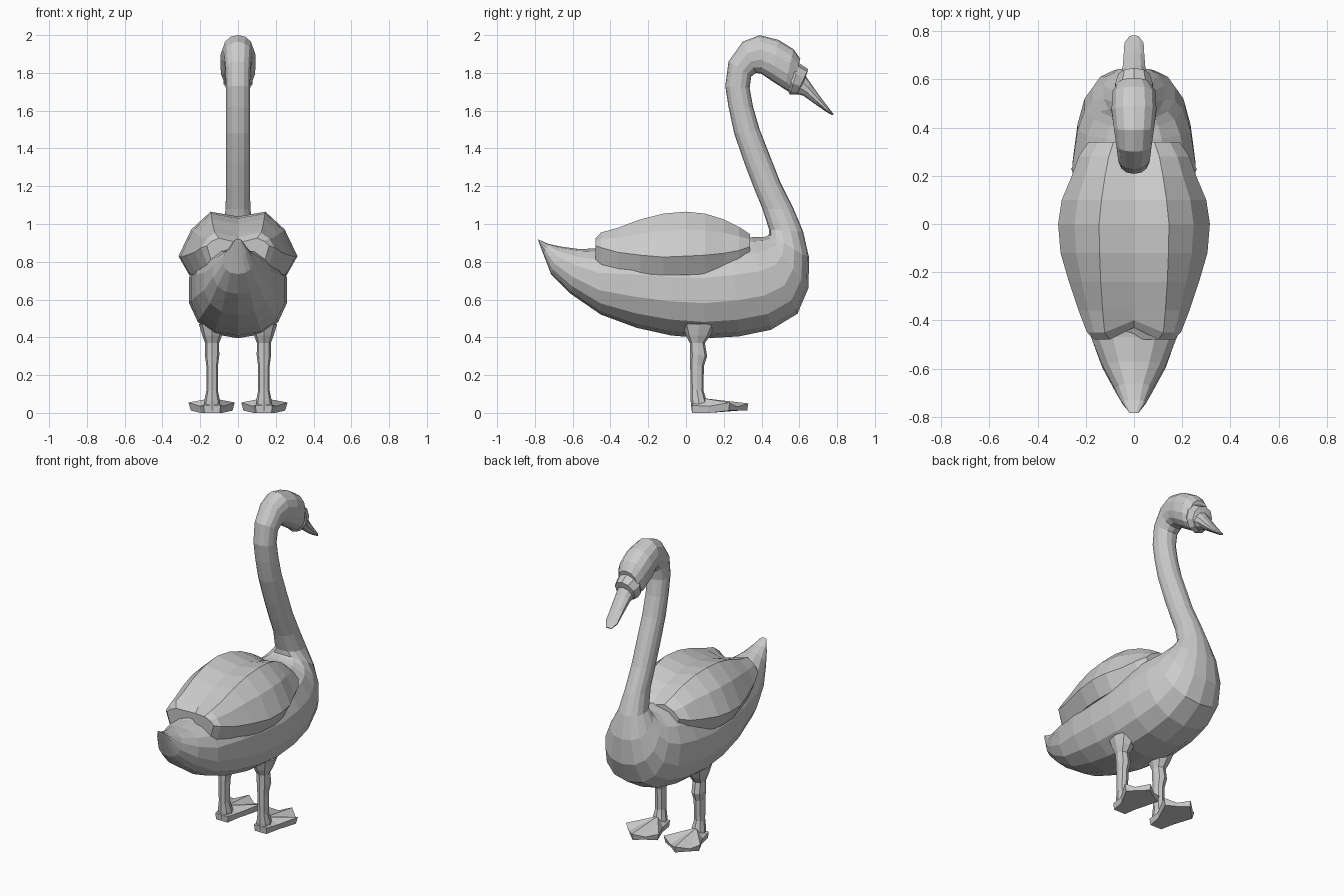
import bpy, bmesh, math


def make_object(name, bm):
    bmesh.ops.recalc_face_normals(bm, faces=bm.faces)
    mesh = bpy.data.meshes.new(name)
    bm.to_mesh(mesh)
    bm.free()
    obj = bpy.data.objects.new(name, mesh)
    bpy.context.collection.objects.link(obj)
    return obj


def skin(name, rings):
    """Join closed rings of points into a capped tube."""
    bm = bmesh.new()
    loops = [[bm.verts.new(p) for p in ring] for ring in rings]
    n = len(loops[0])
    for a, b in zip(loops, loops[1:]):
        for i in range(n):
            j = (i + 1) % n
            bm.faces.new((a[i], a[j], b[j], b[i]))
    bm.faces.new(loops[0])
    bm.faces.new(loops[-1])
    return make_object(name, bm)


def ring(y0, z0, y1, z1, w, sides, power=2.0, cx=0.0):
    """Rounded section spanning (y0,z0)-(y1,z1) with half-width w."""
    pts = []
    for i in range(sides):
        t = 2 * math.pi * i / sides
        c, s = math.cos(t), math.sin(t)
        u = math.copysign(abs(c) ** (2 / power), c)
        v = math.copysign(abs(s) ** (2 / power), s)
        f = (1 - u) / 2
        pts.append((cx + w * v, y0 + (y1 - y0) * f, z0 + (z1 - z0) * f))
    return pts


def loft(name, stations, sides, power=2.0, cx=0.0):
    return skin(name, [ring(*s, sides, power, cx) for s in stations])


# Tail, body, neck and head: back point, front/bottom point, half-width
loft("body_neck_head", [
    (-.785, .92, -.78, .905, .02), (-.73, .895, -.755, .84, .05),
    (-.66, .88, -.715, .735, .08), (-.57, .868, -.61, .63, .135),
    (-.47, .87, -.45, .52, .185), (-.30, .90, -.26, .45, .23),
    (-.10, .90, -.08, .41, .255), (.08, .90, .10, .395, .265),
    (.24, .92, .28, .405, .26), (.35, .93, .45, .44, .24),
    (.40, .93, .59, .525, .21), (.43, .935, .648, .66, .175),
    (.44, .945, .652, .82, .13), (.44, .97, .62, .96, .085),
    (.405, 1.08, .57, 1.08, .067), (.36, 1.19, .50, 1.22, .065),
    (.31, 1.32, .445, 1.36, .065), (.255, 1.48, .39, 1.50, .065),
    (.225, 1.62, .355, 1.62, .065), (.208, 1.73, .337, 1.72, .065),
    (.225, 1.86, .345, 1.78, .068), (.30, 1.965, .37, 1.80, .075),
    (.39, 2.0, .40, 1.795, .085), (.49, 1.975, .45, 1.76, .095),
    (.57, 1.925, .52, 1.715, .092), (.605, 1.875, .56, 1.69, .068),
], 14, 2.25)

# Raised mask around the beak root
loft("face_mask", [
    (.57, 1.88, .53, 1.72, .07), (.60, 1.85, .55, 1.685, .082),
    (.647, 1.82, .585, 1.685, .068), (.635, 1.78, .60, 1.70, .05),
], 10)

# Beak, flattened towards a rounded tip
loft("beak", [
    (.63, 1.79, .575, 1.69, .055), (.66, 1.745, .62, 1.68, .05),
    (.71, 1.675, .69, 1.63, .045), (.755, 1.615, .745, 1.592, .042),
    (.782, 1.582, .776, 1.575, .02),
], 10)


# Folded wings: y, ridge x, ridge z, edge x, edge z
def wing_section(y, rx, rz, ex, ez):
    mx, mz = rx + .6 * (ex - rx), rz - .4 * (rz - ez)
    dz = min(.10, ez - .73)
    notch = .05 if y < -.44 else 0
    half = [(rx, y, rz), (mx, y, mz), (ex, y, ez), (ex * .82, y, ez - dz)]
    left = [(-x, b, c) for x, b, c in reversed(half)]
    return [(0, y + notch, rz - .025)] + half + [(0, y + notch, ez - dz)] + left


skin("folded_wings", [wing_section(*s) for s in [
    (-.48, .10, .925, .165, .885), (-.45, .122, .955, .195, .875),
    (-.36, .13, .98, .23, .85), (-.24, .138, 1.025, .27, .835),
    (-.12, .143, 1.055, .305, .825), (0, .145, 1.065, .315, .83),
    (.10, .135, 1.055, .30, .835), (.20, .12, 1.025, .258, .845),
    (.28, .105, .985, .23, .86), (.34, .085, .945, .19, .88),
]])

# Legs and webbed feet
for side, sx in (("left", -1), ("right", 1)):
    cx = .137 * sx
    loft(side + "_leg", [
        (-.02, .47, .16, .47, .07), (.0, .41, .13, .41, .052),
        (.02, .37, .10, .37, .037), (.022, .31, .112, .30, .038),
        (.022, .25, .095, .25, .031), (.025, .12, .092, .12, .030),
        (.025, .06, .11, .06, .042), (.03, .01, .12, .01, .045),
    ], 8, 2.3, cx)

    outline = [(-.045, .03, .04), (.045, .03, .04), (.065, .12, .035),
               (.125, .23, .055), (.08, .27, .032), (.015, .33, .05),
               (-.05, .285, .032), (-.12, .25, .055), (-.06, .12, .035)]
    bm = bmesh.new()
    sole = [bm.verts.new((cx + x * sx * .9, y * .97 + .004, 0 if y < .2 else .012))
            for x, y, z in outline]
    rim = [bm.verts.new((cx + x * sx, y, z)) for x, y, z in outline]
    ankle = bm.verts.new((cx, .09, .078))
    bm.faces.new(sole)
    for i in range(len(rim)):
        j = (i + 1) % len(rim)
        bm.faces.new((sole[i], sole[j], rim[j], rim[i]))
        bm.faces.new((rim[i], rim[j], ankle))
    make_object(side + "_foot", bm)
